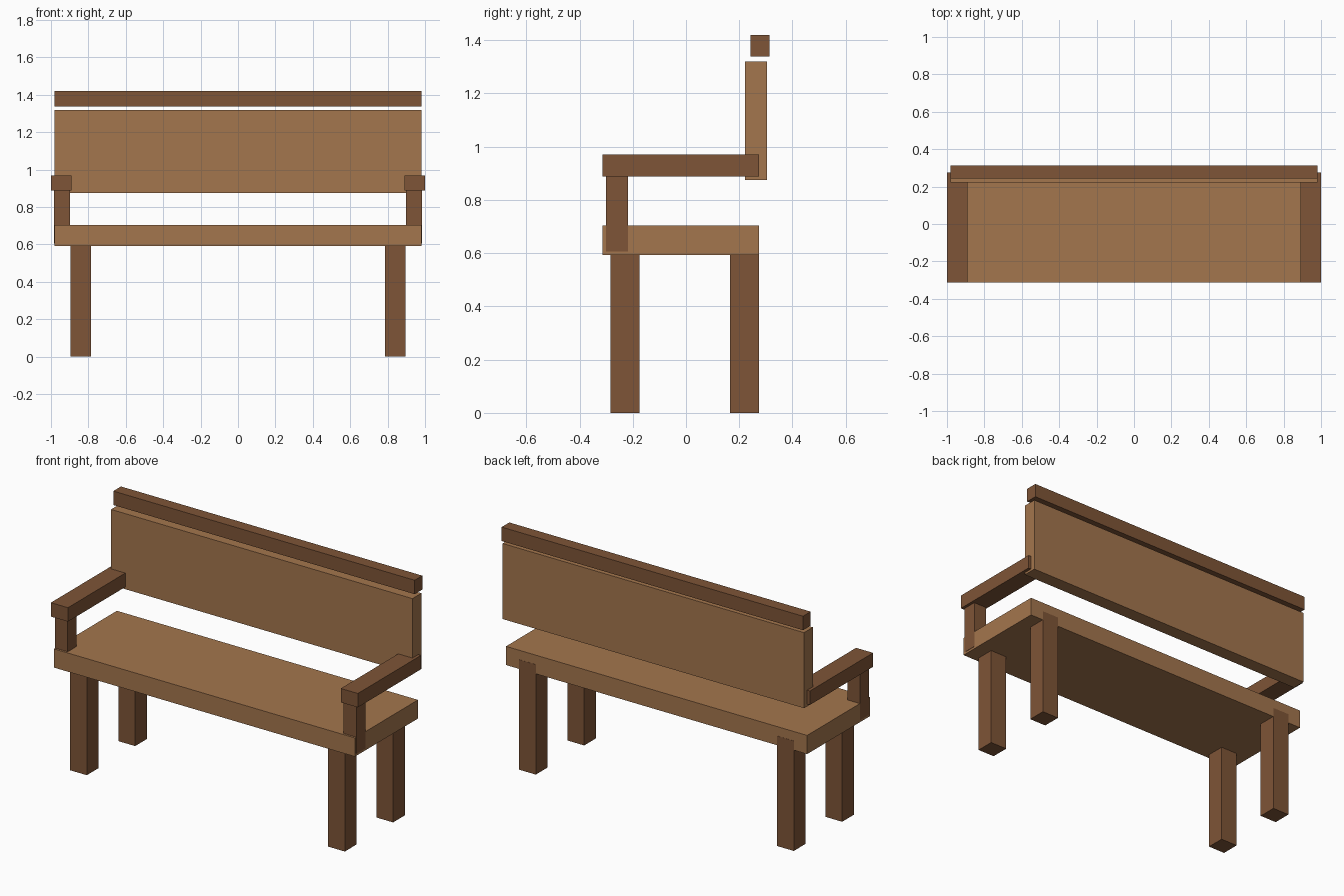
import bpy

if "Cube" in bpy.data.objects:
    bpy.data.objects.remove(bpy.data.objects["Cube"])


def material(name, color):
    m = bpy.data.materials.new(name)
    m.diffuse_color = color
    m.use_nodes = True
    m.node_tree.nodes["Principled BSDF"].inputs["Base Color"].default_value = m.diffuse_color
    return m


LIGHT = material("light_wood", (0.37, 0.18, 0.075, 1))
DARK = material("dark_wood", (0.21, 0.09, 0.038, 1))


def box(name, x, y, z, mat):
    """Box spanning the given (min, max) ranges."""
    bpy.ops.mesh.primitive_cube_add(size=1)
    ob = bpy.context.object
    ob.name = name
    ob.location = [(a + b) / 2 for a, b in (x, y, z)]
    ob.scale = [b - a for a, b in (x, y, z)]
    bpy.ops.object.transform_apply(location=False, rotation=False, scale=True)
    ob.data.materials.append(mat)
    return ob


# Seat, backrest and top rail
box("seat", (-0.981, 0.981), (-0.313, 0.274), (0.593, 0.703), LIGHT)
box("backrest", (-0.982, 0.982), (0.221, 0.304), (0.875, 1.32), LIGHT)
box("top_rail", (-0.982, 0.982), (0.242, 0.313), (1.338, 1.42), DARK)

# Legs and armrests on both sides
for side, s in (("left", -1), ("right", 1)):
    def span(a, b):
        return tuple(sorted((s * a, s * b)))

    box(f"front_leg_{side}", span(0.786, 0.895), (-0.284, -0.175), (0, 0.648), DARK)
    box(f"back_leg_{side}", span(0.786, 0.895), (0.165, 0.275), (0, 0.648), DARK)
    box(f"arm_post_{side}", span(0.899, 0.983), (-0.301, -0.217), (0.606, 0.9), DARK)
    box(f"armrest_{side}", span(0.889, 1.0), (-0.313, 0.275), (0.888, 0.97), DARK)
